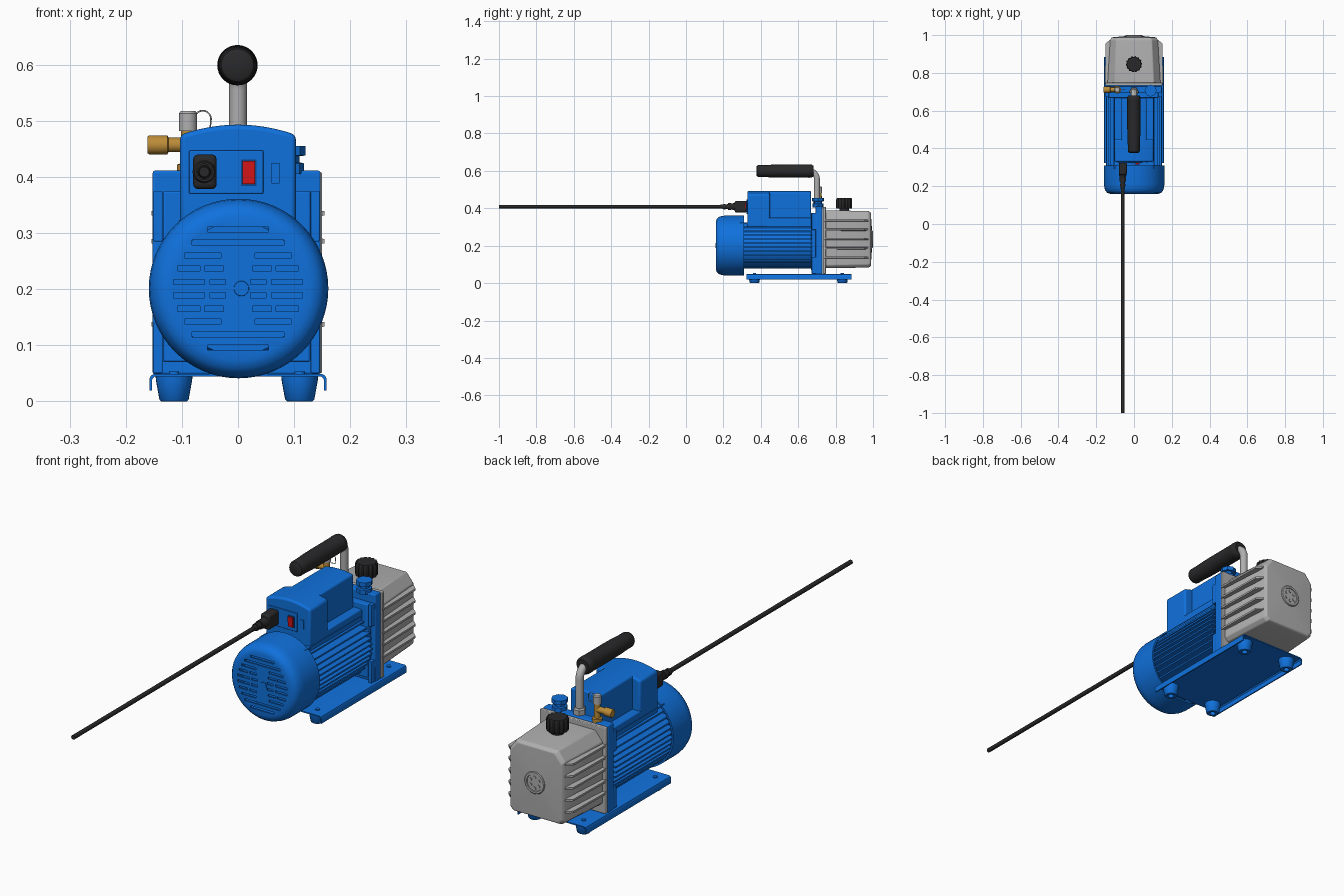
import bpy, bmesh, math
from math import cos, sin, pi, sqrt

if "Cube" in bpy.data.objects:
    bpy.data.objects.remove(bpy.data.objects["Cube"])


def material(name, rgb):
    m = bpy.data.materials.new(name)
    m.diffuse_color = (*rgb, 1)
    m.use_nodes = True
    m.node_tree.nodes["Principled BSDF"].inputs["Base Color"].default_value = m.diffuse_color
    return m


BLUE = material("blue_paint", (0.005, 0.165, 0.72))
GREY = material("cast_grey", (0.43, 0.43, 0.43))
BLACK = material("black_rubber", (0.022, 0.022, 0.024))
BRASS = material("brass", (0.50, 0.26, 0.04))
RED = material("red_switch", (0.72, 0.008, 0.01))
DARK = material("dark_recess", (0.004, 0.06, 0.25))


def make(name, bm, mat, bevel=0.0):
    bmesh.ops.recalc_face_normals(bm, faces=bm.faces)
    me = bpy.data.meshes.new(name)
    bm.to_mesh(me)
    bm.free()
    me.materials.append(mat)
    ob = bpy.data.objects.new(name, me)
    bpy.context.collection.objects.link(ob)
    if bevel:
        b = ob.modifiers.new("bevel", 'BEVEL')
        b.width, b.segments, b.limit_method = bevel, 3, 'ANGLE'
    return ob


def loft(name, sections, mat, bevel=0.0):
    """Skin a list of equal-length point loops and cap both ends."""
    bm = bmesh.new()
    rows = [[bm.verts.new(p) for p in s] for s in sections]
    n = len(rows[0])
    for a, b in zip(rows, rows[1:]):
        for i in range(n):
            j = (i + 1) % n
            bm.faces.new((a[i], a[j], b[j], b[i]))
    bm.faces.new(rows[0])
    bm.faces.new(rows[-1])
    return make(name, bm, mat, bevel)


def add_box(bm, lo, hi):
    v = [bm.verts.new((x, y, z)) for x in (lo[0], hi[0]) for y in (lo[1], hi[1]) for z in (lo[2], hi[2])]
    for f in ((0, 1, 3, 2), (4, 6, 7, 5), (0, 4, 5, 1), (2, 3, 7, 6), (0, 2, 6, 4), (1, 5, 7, 3)):
        bm.faces.new([v[i] for i in f])


def boxes(name, pairs, mat, bevel=0.0):
    bm = bmesh.new()
    for lo, hi in pairs:
        add_box(bm, lo, hi)
    return make(name, bm, mat, bevel)


def lathe(name, axis, c, profile, mat, n=32):
    """Revolve (radius, position) pairs round an axis; c is the centre in the other two axes."""
    secs = []
    for r, t in profile:
        ring = []
        for k in range(n):
            a = 2 * pi * k / n
            u, v = c[0] + r * cos(a), c[1] + r * sin(a)
            ring.append({'x': (t, u, v), 'y': (u, t, v), 'z': (u, v, t)}[axis])
        secs.append(ring)
    return loft(name, secs, mat)


def prism_y(name, pts, y0, y1, mat, bevel=0.0):
    return loft(name, [[(x, y, z) for x, z in pts] for y in (y0, y1)], mat, bevel)


def tube(name, pts, r, mat):
    cu = bpy.data.curves.new(name, 'CURVE')
    cu.dimensions, cu.bevel_depth, cu.bevel_resolution, cu.use_fill_caps = '3D', r, 5, True
    sp = cu.splines.new('POLY')
    sp.points.add(len(pts) - 1)
    for p, q in zip(sp.points, pts):
        p.co = (*q, 1)
    cu.materials.append(mat)
    ob = bpy.data.objects.new(name, cu)
    bpy.context.collection.objects.link(ob)
    bpy.ops.object.select_all(action='DESELECT')
    ob.select_set(True)
    bpy.context.view_layer.objects.active = ob
    bpy.ops.object.convert(target='MESH')


# Fan cover: hollow shell with slots cut in its front
CZ = 0.201
cover = lathe("fan_cover", 'y', (0.001, CZ), [
    (0.128, 0.16), (0.143, 0.165), (0.153, 0.177), (0.158, 0.193), (0.16, 0.21), (0.16, 0.31),
    (0.153, 0.31), (0.153, 0.21), (0.14, 0.176), (0.125, 0.167)], BLUE, 64)
rows = {0.012: [(0.022, 0.05), (0.06, 0.115)], 0.036: [(0.026, 0.06), (0.068, 0.108)],
        0.059: [(0.03, 0.095)], 0.082: [(0, 0.082)], 0.105: [(0, 0.054)]}
slots = []
for dz, spans in rows.items():
    for s in (-1, 1):
        for a, b in spans:
            for lo, hi in ([(-b, b)] if a == 0 else [(a, b), (-b, -a)]):
                z = CZ + s * dz
                slots.append(((lo, 0.14, z - 0.0045), (hi, 0.19, z + 0.0045)))
cutter = boxes("slot_cutter", slots, BLUE)
cutter.hide_render = True
mod = cover.modifiers.new("slots", 'BOOLEAN')
mod.object, mod.operation, mod.solver = cutter, 'DIFFERENCE', 'EXACT'
bpy.context.view_layer.objects.active = cover
bpy.ops.object.modifier_apply(modifier=mod.name)
bpy.data.objects.remove(cutter)
lathe("fan_cover_hub", 'y', (0.006, CZ), [(0.013, 0.158), (0.014, 0.162)], BLUE, 24)

# Motor: round core with lengthwise cooling fins
lathe("motor_core", 'y', (0, CZ), [(0.118, 0.20), (0.124, 0.21), (0.124, 0.68)], BLUE, 48)
fins = []
for k in range(12):
    dz = -0.112 + 0.021 * k
    w = sqrt(0.149 ** 2 - dz ** 2)
    if dz > 0.08:
        w = max(w, 0.105)
    fins.append(((-w, 0.29, CZ + dz - 0.0035), (w, 0.675, CZ + dz + 0.0035)))
boxes("motor_fins", fins, BLUE)


# Switch box: wide arched front, narrow rear, low shoulders beside the rear
def arch(w, bottom):
    xs = [w - 2 * w * k / 12 for k in range(13)]
    return [(-w, bottom), (w, bottom)] + [(x, 0.493 - 1.7 * x * x) for x in xs]


prism_y("switch_box_front", arch(0.103, 0.30), 0.329, 0.448, BLUE, 0.008)
prism_y("switch_box_rear", arch(0.066, 0.30), 0.43, 0.668, BLUE, 0.006)
boxes("switch_box_shoulders", [((-0.103, 0.43, 0.30), (0.103, 0.672, 0.35))], BLUE, 0.005)
boxes("switch_panel", [((-0.087, 0.324, 0.37), (0.045, 0.335, 0.447))], BLUE, 0.002)
boxes("fuse_cover", [((0.06, 0.326, 0.388), (0.074, 0.335, 0.425))], BLUE)
boxes("switch_frame", [((0.005, 0.322, 0.384), (0.033, 0.33, 0.431))], DARK)
rocker = [(0.318, 0.387), (0.314, 0.428), (0.328, 0.428), (0.328, 0.387)]
loft("rocker_switch", [[(x, y, z) for y, z in rocker] for x in (0.008, 0.03)], RED)

# Power plug and cord
boxes("power_plug", [((-0.08, 0.26, 0.378), (-0.038, 0.328, 0.44))], BLACK, 0.009)
lathe("strain_relief", 'y', (-0.06, 0.409), [
    (0.010, 0.185), (0.012, 0.2), (0.015, 0.2), (0.015, 0.212), (0.012, 0.212), (0.013, 0.225),
    (0.018, 0.225), (0.018, 0.24), (0.015, 0.24), (0.021, 0.265)], BLACK, 20)
lathe("power_cord", 'y', (-0.06, 0.409), [(0.009, -1.0), (0.009, 0.2)], BLACK, 16)

# Mounting flange between motor and oil case
boxes("flange", [((-0.152, 0.693, 0.048), (0.147, 0.73, 0.411))], BLUE, 0.004)
boxes("flange_step", [((-0.134, 0.668, 0.07), (0.129, 0.70, 0.375))], BLUE, 0.004)
boxes("flange_side_lugs", [((s * 0.14 - 0.0105, 0.672, z), (s * 0.14 + 0.0055, 0.70, z + 0.09))
                           for s in (-1, 1) for z in (0.05, 0.285)], BLUE, 0.002)
boxes("pump_plate", [((-0.152, 0.732, 0.05), (0.15, 0.748, 0.408))], GREY, 0.003)


# Oil case: tapered box with chamfered top and shallow pyramid back
def case_loop(y, w, b, t, ct, cb):
    return [(x, y, z) for x, z in ((-w, b + cb), (-w + cb, b), (w - cb, b), (w, b + cb),
                                   (w, t - ct), (w - ct * 0.8, t), (-w + ct * 0.8, t), (-w, t - ct))]


loft("oil_case", [case_loop(0.745, 0.14, 0.08, 0.388, 0.042, 0.015),
                  case_loop(0.975, 0.126, 0.083, 0.386, 0.04, 0.015),
                  case_loop(0.988, 0.118, 0.09, 0.378, 0.04, 0.015),
                  case_loop(0.995, 0.045, 0.19, 0.28, 0.03, 0.03)], GREY, 0.004)
for k in range(5):
    z = 0.137 + 0.0495 * k
    for s, side in ((-1, "left"), (1, "right")):
        loft(f"case_fin_{side}_{k + 1}", [
            [(s * 0.11, y, z - 0.008), (s * w, y, z - 0.004), (s * w, y, z + 0.004), (s * 0.11, y, z + 0.008)]
            for y, w in ((0.74, 0.154), (0.955, 0.15), (0.975, 0.128))], GREY)

# Sight glass with ring and small bolts
lathe("sight_glass_ring", 'y', (0, 0.235), [(0.046, 0.985), (0.046, 0.997), (0.043, 1.0),
                                           (0.035, 1.0), (0.034, 0.996)], GREY, 40)
for k in range(6):
    a = pi / 6 + k * pi / 3
    lathe(f"sight_glass_stud_{k + 1}", 'y', (0.022 * cos(a), 0.235 + 0.022 * sin(a)),
          [(0.007, 0.99), (0.006, 0.999)], GREY, 12)

# Oil filler cap with fluted rim
lathe("filler_neck", 'z', (0, 0.846), [(0.026, 0.38), (0.026, 0.402)], BLACK, 24)
flute = [((0.043 if k % 4 < 2 else 0.039) * cos(k * pi / 28), (0.043 if k % 4 < 2 else 0.039) * sin(k * pi / 28))
         for k in range(56)]
loft("filler_cap", [[(x * s, 0.846 + y * s, z) for x, y in flute]
                    for s, z in ((0.94, 0.398), (1, 0.402), (1, 0.447), (0.92, 0.454))], BLACK)

# Carry handle: bent pipe, collar and rubber grip
bend = [(0, 0.655 + 0.045 * cos(k * pi / 20), 0.555 + 0.045 * sin(k * pi / 20)) for k in range(11)]
tube("handle_pipe", [(0, 0.70, 0.405)] + bend + [(0, 0.62, 0.60)], 0.016, GREY)
lathe("handle_collar", 'z', (0, 0.70), [(0.025, 0.405), (0.025, 0.432), (0.02, 0.438)], GREY, 6)
lathe("handle_grip", 'y', (-0.001, 0.599), [
    (0.022, 0.376), (0.029, 0.38), (0.032, 0.388), (0.032, 0.42), (0.034, 0.46), (0.035, 0.52), (0.035, 0.65),
    (0.036, 0.655), (0.035, 0.672), (0.028, 0.681)], BLACK, 32)

# Brass inlet fitting with grey cap and retaining strap
lathe("inlet_body", 'z', (-0.089, 0.711), [(0.02, 0.405), (0.02, 0.422), (0.013, 0.424), (0.013, 0.485)], BRASS, 24)
lathe("inlet_port", 'x', (0.711, 0.457), [(0.015, -0.161), (0.017, -0.158), (0.017, -0.126), (0.013, -0.124),
                                         (0.013, -0.085)], BRASS, 24)
lathe("inlet_cap", 'z', (-0.089, 0.711), [(0.016, 0.482), (0.016, 0.513), (0.013, 0.517)], GREY, 24)
tube("cap_strap", [(-0.063 - 0.015 * cos(k * pi / 10), 0.711, 0.503 + 0.015 * sin(k * pi / 10))
                   for k in range(11)] + [(-0.05, 0.711, 0.483), (-0.089, 0.711, 0.479)], 0.0015, GREY)

# Exhaust plug beside the handle
lathe("exhaust_plug", 'z', (0.088, 0.706), [(0.03, 0.405), (0.03, 0.424), (0.022, 0.426), (0.022, 0.437),
                                           (0.032, 0.438), (0.032, 0.455)], BLUE, 8)

# Base plate: folded sheet with down-turned edges
W, T = 0.158, 0.005
half = [(W, 0.019), (W, 0.04), (W - 0.003, 0.046), (W - 0.009, 0.049)]
inner = [(W - 0.009, 0.044), (W - T, 0.039), (W - T, 0.019)]
outer = half + [(-x, z) for x, z in reversed(half)]
prism_y("base_plate", outer + [(-x, z) for x, z in reversed(inner)] + inner, 0.323, 0.884, BLUE)

# Feet and their bolts
for sx, side in ((-1, "left"), (1, "right")):
    for y, end in ((0.366, "front"), (0.836, "rear")):
        x = sx * 0.112 - 0.002
        lathe(f"foot_{end}_{side}", 'z', (x, y), [(0.033, 0.045), (0.032, 0.036), (0.026, 0.003), (0.023, 0),
                                                  (0.012, 0), (0.011, 0.02)], BLUE, 28)
        lathe(f"foot_bolt_{end}_{side}", 'z', (x, y), [(0.009, 0.047), (0.009, 0.053)], BLUE, 12)

# Smooth shading with sharp edges kept
bpy.ops.object.select_all(action='SELECT')
bpy.context.view_layer.objects.active = cover
bpy.ops.object.shade_smooth_by_angle(angle=math.radians(35))
